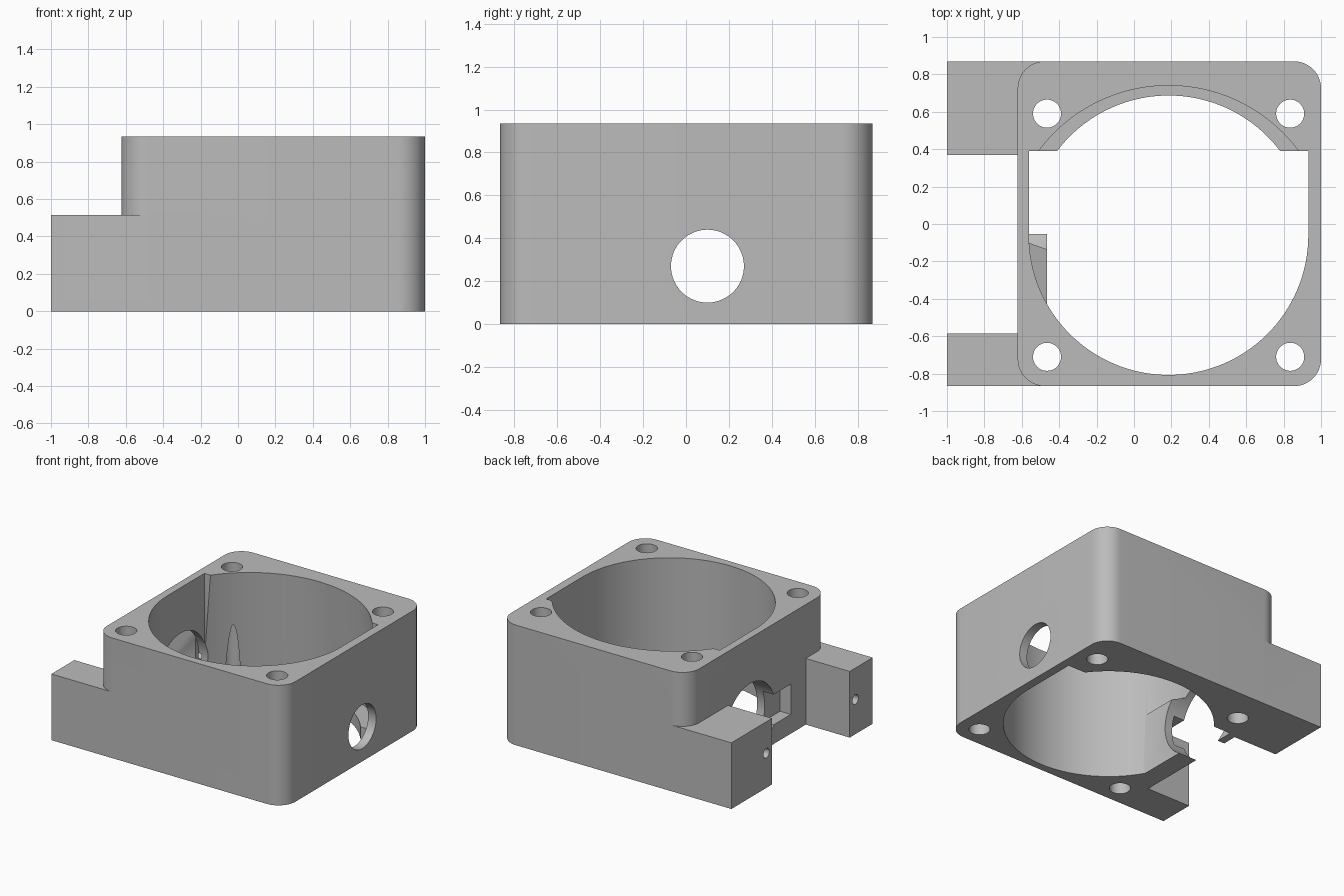
import bpy, bmesh, math
from mathutils import Matrix, Vector

if "Cube" in bpy.data.objects:
    bpy.data.objects.remove(bpy.data.objects["Cube"], do_unlink=True)

grey = bpy.data.materials.new("mid_grey")
grey.use_nodes = True
COLOUR = (0.5, 0.5, 0.5, 1)
grey.diffuse_color = COLOUR
grey.node_tree.nodes["Principled BSDF"].inputs["Base Color"].default_value = COLOUR

HEIGHT = 0.935
CX, CY = 0.185, -0.06        # bore centre
AXLE_Y, AXLE_Z = 0.1, 0.27   # sideways axle centre


def finish(name, bm):
    bmesh.ops.recalc_face_normals(bm, faces=bm.faces)
    mesh = bpy.data.meshes.new(name)
    bm.to_mesh(mesh)
    bm.free()
    mesh.materials.append(grey)
    obj = bpy.data.objects.new(name, mesh)
    bpy.context.collection.objects.link(obj)
    return obj


def prism(name, points, direction):
    """Extrude a closed loop of 3D points along a direction."""
    bm = bmesh.new()
    face = bm.faces.new([bm.verts.new(p) for p in points])
    ext = bmesh.ops.extrude_face_region(bm, geom=[face], use_keep_orig=True)
    moved = [v for v in ext["geom"] if isinstance(v, bmesh.types.BMVert)]
    bmesh.ops.translate(bm, verts=moved, vec=Vector(direction))
    return finish(name, bm)


def box(name, x, y, z):
    corners = [(x[0], y[0], z[0]), (x[1], y[0], z[0]), (x[1], y[1], z[0]), (x[0], y[1], z[0])]
    return prism(name, corners, (0, 0, z[1] - z[0]))


def cylinder(name, centre, r1, r2, depth, along_x=False, sides=64):
    bm = bmesh.new()
    turn = Matrix.Rotation(math.pi / 2, 4, "Y") if along_x else Matrix()
    bmesh.ops.create_cone(bm, cap_ends=True, segments=sides, radius1=r1, radius2=r2,
                          depth=depth, matrix=Matrix.Translation(centre) @ turn)
    return finish(name, bm)


def arc(cx, cy, r, start, end, steps):
    angles = [start + (end - start) * i / steps for i in range(steps + 1)]
    return [(cx + r * math.cos(a), cy + r * math.sin(a)) for a in angles]


def combine(target, tool, operation="DIFFERENCE"):
    mod = target.modifiers.new("cut", "BOOLEAN")
    mod.object, mod.operation, mod.solver = tool, operation, "EXACT"
    graph = bpy.context.evaluated_depsgraph_get()
    mesh = bpy.data.meshes.new_from_object(target.evaluated_get(graph))
    target.modifiers.clear()
    target.data = mesh
    bpy.data.objects.remove(tool, do_unlink=True)


# Rounded square body
R = 0.145
x0, x1, y0, y1 = -0.622, 1.0, -0.867, 0.87
corners = [(x1 - R, y1 - R), (x0 + R, y1 - R), (x0 + R, y0 + R), (x1 - R, y0 + R)]
outline = []
for i, (cx, cy) in enumerate(corners):
    outline += arc(cx, cy, R, i * math.pi / 2, (i + 1) * math.pi / 2, 12)
body = prism("housing", [(x, y, 0) for x, y in outline], (0, 0, HEIGHT))

# Two mounting arms, squaring off the lower corners
for ya, yb in ((0.37, y1), (y0, -0.585)):
    combine(body, box("arm", (-1, -0.47), (ya, yb), (0, 0.515)), "UNION")

# Main bore: half round at the front, straight sides, stepped arc at the back
BORE, STEP = 0.747, 0.39
swing = math.asin((STEP - CY) / BORE)
profile = arc(CX, CY, BORE, math.pi, 2 * math.pi, 64)
profile += [(CX + BORE, STEP)] + arc(CX, CY, BORE, swing, math.pi - swing, 48)
profile += [(CX - BORE, STEP)]
combine(body, prism("bore", [(x, y, -0.1) for x, y in profile], (0, 0, 1.2)))

# Undercut back wall, flaring downward onto a ledge
ledge = 0.1
flare = cylinder("flare", (CX, -0.125, (ledge + 1) / 2), 0.918, 0.861, 1 - ledge, sides=160)
combine(flare, box("clip", (CX - 0.745, CX + 0.745), (0.3, 1), (0, 1.2)), "INTERSECT")
combine(body, flare)

# Sloped inner block backing the side pocket
slope = [(-0.59, 0), (-0.465, 0), (-0.465, 0.474), (-0.59, 0.518)]
combine(body, prism("block", [(x, -0.5, z) for x, z in slope], (0, 0.5, 0)), "UNION")

# Side openings: large one between the arms, smaller one opposite, and the pocket
combine(body, cylinder("wide_opening", (-0.535, AXLE_Y, AXLE_Z), 0.311, 0.311, 0.178, True, 96))
combine(body, cylinder("axle_hole", (0.95, AXLE_Y, AXLE_Z), 0.17, 0.17, 0.3, True))
combine(body, box("pocket", (-0.7, -0.53), (-0.4, -0.1), (0.15, 0.385)))

# Corner screw holes and arm-end screw holes
for sx in (-0.65, 0.65):
    for sy in (-0.65, 0.65):
        combine(body, cylinder("screw_hole", (CX + sx, CY + sy, 0.5), 0.075, 0.075, 1.4, sides=48))
for y in (0.44, -0.655):
    combine(body, cylinder("arm_hole", (-0.85, y, AXLE_Z), 0.037, 0.037, 0.5, True, 32))

# Smooth curved walls, keep edges crisp
bpy.ops.object.select_all(action="DESELECT")
body.select_set(True)
bpy.context.view_layer.objects.active = body
bpy.ops.object.shade_smooth_by_angle(angle=math.radians(30))
